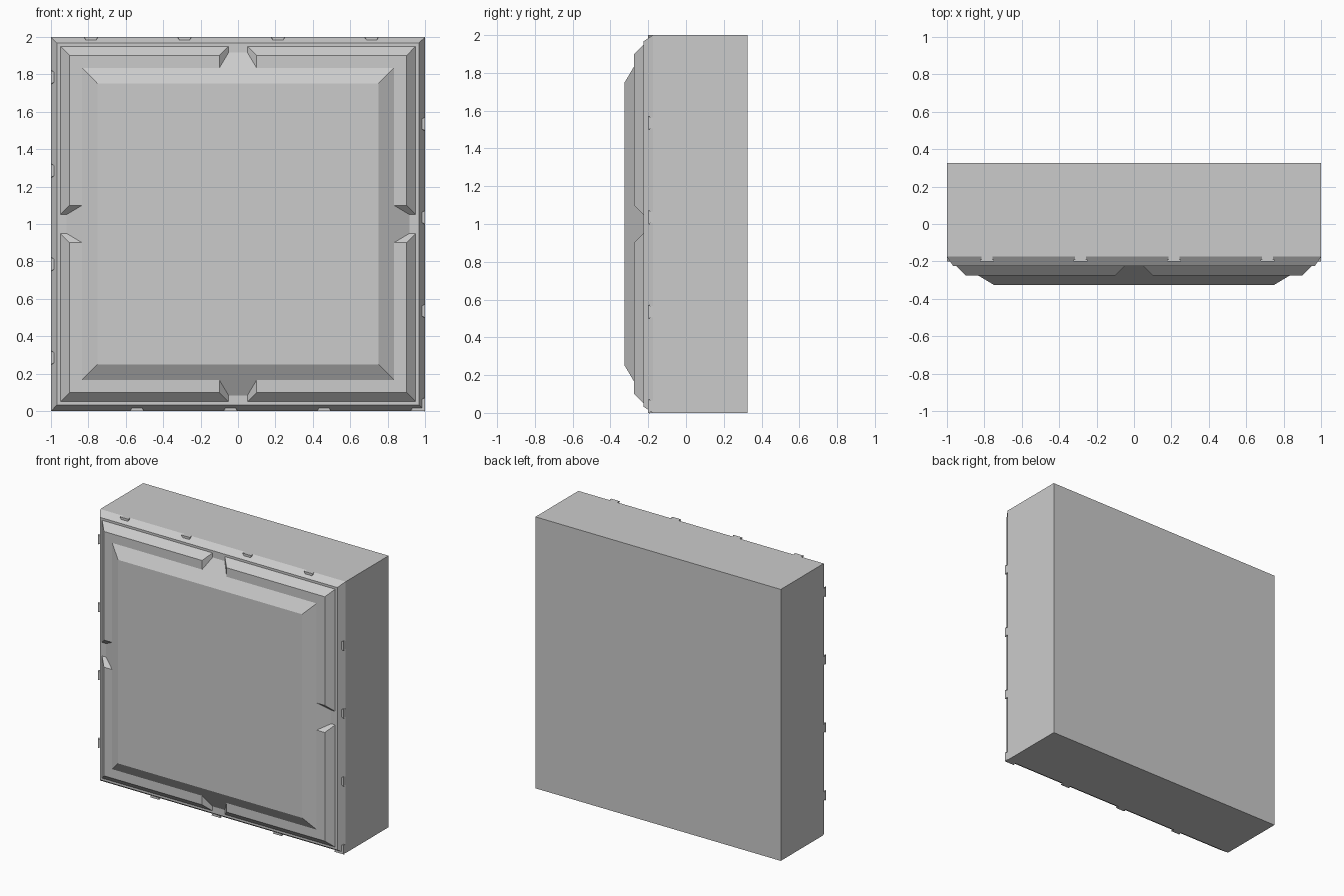
import bpy, bmesh
from math import pi
from mathutils import Matrix

if "Cube" in bpy.data.objects:
    bpy.data.objects.remove(bpy.data.objects["Cube"])

CENTRE = Matrix.Translation((0, 0, 1))


def loft(name, rings, turn=0):
    """Skin equal-length rings of points, cap both ends, turn about the panel's y axis."""
    bm = bmesh.new()
    loops = [[bm.verts.new(p) for p in ring] for ring in rings]
    n = len(loops[0])
    for a, b in zip(loops, loops[1:]):
        for i in range(n):
            bm.faces.new((a[i], a[(i + 1) % n], b[(i + 1) % n], b[i]))
    bm.faces.new(loops[0])
    bm.faces.new(loops[-1])
    bmesh.ops.recalc_face_normals(bm, faces=bm.faces)
    bm.transform(CENTRE @ Matrix.Rotation(turn, 4, 'Y'))
    mesh = bpy.data.meshes.new(name)
    bm.to_mesh(mesh)
    bm.free()
    obj = bpy.data.objects.new(name, mesh)
    bpy.context.collection.objects.link(obj)
    return obj


def square(lo, hi, y):
    return [(lo, y, lo), (hi, y, lo), (hi, y, hi), (lo, y, hi)]


# Block with a chamfered front rim
loft("block", [square(-1, 1, .325), square(-1, 1, -.175), square(-.967, .967, -.225)])

# Raised centre panel with sloping sides
loft("centre_panel", [square(-.917, .917, -.22), square(-.917, .917, -.225),
                      square(-.75, .75, -.325)])

# Four frame corners, leaving V notches at the middle of each side
for k in range(4):
    loft(f"frame_corner_{k + 1}",
         [square(.05, .95, -.225), square(.1, .9, -.275)], k * pi / 2)

# Small studs along the chamfer, half a unit apart, shifted on each side
half = [(.03, -.175), (.03, -.19), (.038, -.19), (.036, -.2)]
profile = half + [(-t, y) for t, y in reversed(half)]
for k, start in enumerate((-.786, -.535, -.96, -.715)):
    for i in range(4):
        centre = start + i * .5
        rings = [[(centre + t * s, y, r) for t, y in profile]
                 for r, s in ((1.0, 1.0), (.98, .7))]
        loft(f"stud_{k + 1}_{i + 1}", rings, k * pi / 2)
